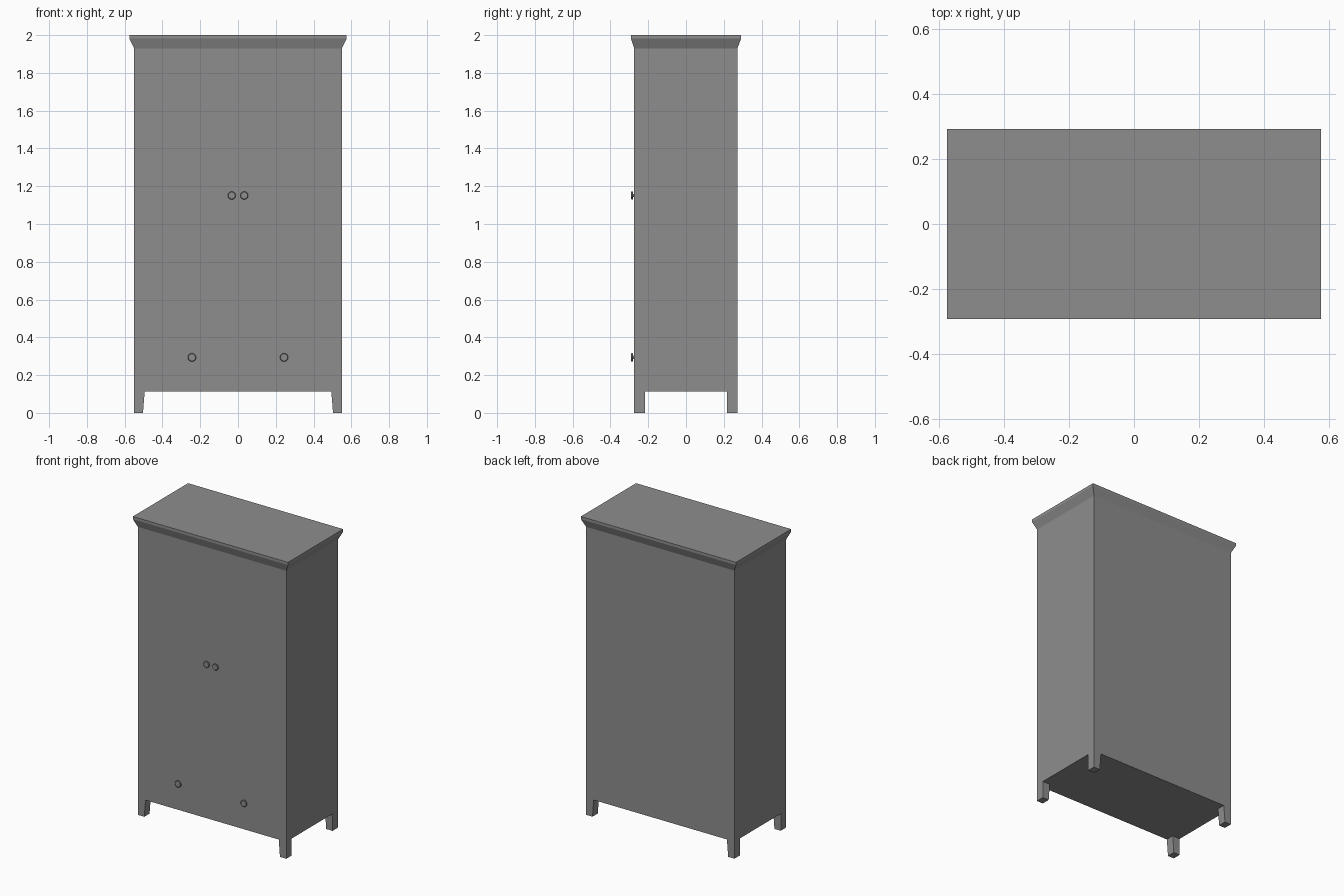
import bpy, bmesh
from math import pi, cos, sin

if "Cube" in bpy.data.objects:
    bpy.data.objects.remove(bpy.data.objects["Cube"])

YF, YB, HX = -0.274, 0.272, 0.55   # carcass front, back, half width

paint = bpy.data.materials.new("dark_grey_paint")
paint.diffuse_color = (0.27, 0.27, 0.27, 1)
paint.use_nodes = True
paint.node_tree.nodes["Principled BSDF"].inputs["Base Color"].default_value = paint.diffuse_color


def make(name, bm):
    bmesh.ops.recalc_face_normals(bm, faces=bm.faces)
    me = bpy.data.meshes.new(name)
    bm.to_mesh(me)
    bm.free()
    me.materials.append(paint)
    ob = bpy.data.objects.new(name, me)
    bpy.context.collection.objects.link(ob)
    return ob


def loft(name, rings):
    """Closed solid through matching rings of points."""
    bm = bmesh.new()
    rings = [[bm.verts.new(p) for p in ring] for ring in rings]
    n = len(rings[0])
    for a, b in zip(rings, rings[1:]):
        for i in range(n):
            j = (i + 1) % n
            bm.faces.new((a[i], a[j], b[j], b[i]))
    bm.faces.new(rings[0])
    bm.faces.new(rings[-1])
    return make(name, bm)


def rect(z, x0, x1, y0, y1):
    return [(x0, y0, z), (x1, y0, z), (x1, y1, z), (x0, y1, z)]


def knob(name, x, z, r):
    """Turned knob: thin stem and a rounded disc head, axis along -y."""
    profile = [(0.009, 0.0), (0.008, 0.006), (r * 0.9, 0.0065), (r, 0.009),
               (r, 0.015), (r * 0.85, 0.0175)]
    n = 24
    ob = loft(name, [[(x + q * cos(2 * pi * i / n), YF - d, z + q * sin(2 * pi * i / n))
                      for i in range(n)] for q, d in profile])
    bpy.ops.object.select_all(action='DESELECT')
    ob.select_set(True)
    bpy.context.view_layer.objects.active = ob
    bpy.ops.object.shade_smooth_by_angle()


# Carcass with flush doors and drawer front
loft("wardrobe_body", [rect(0.114, -HX, HX, YF, YB), rect(1.93, -HX, HX, YF, YB)])

# Flared cornice with a straight top edge
loft("cornice", [rect(1.93, -HX, HX, YF, YB),
                 rect(1.982, -0.575, 0.575, -0.292, 0.292),
                 rect(2.0, -0.575, 0.575, -0.292, 0.292)])

for sx, side in ((-1, "left"), (1, "right")):
    # Legs, tapered on the inner side
    for y0, y1, end in ((YF, YF + 0.056, "front"), (YB - 0.056, YB, "back")):
        loft(f"{end}_{side}_leg", [rect(0.0, sx * 0.503, sx * HX, y0, y1),
                                   rect(0.114, sx * 0.494, sx * HX, y0, y1)])
    # Door and drawer knobs
    knob(f"{side}_door_knob", sx * 0.033, 1.151, 0.021)
    knob(f"{side}_drawer_knob", sx * 0.244, 0.294, 0.022)
